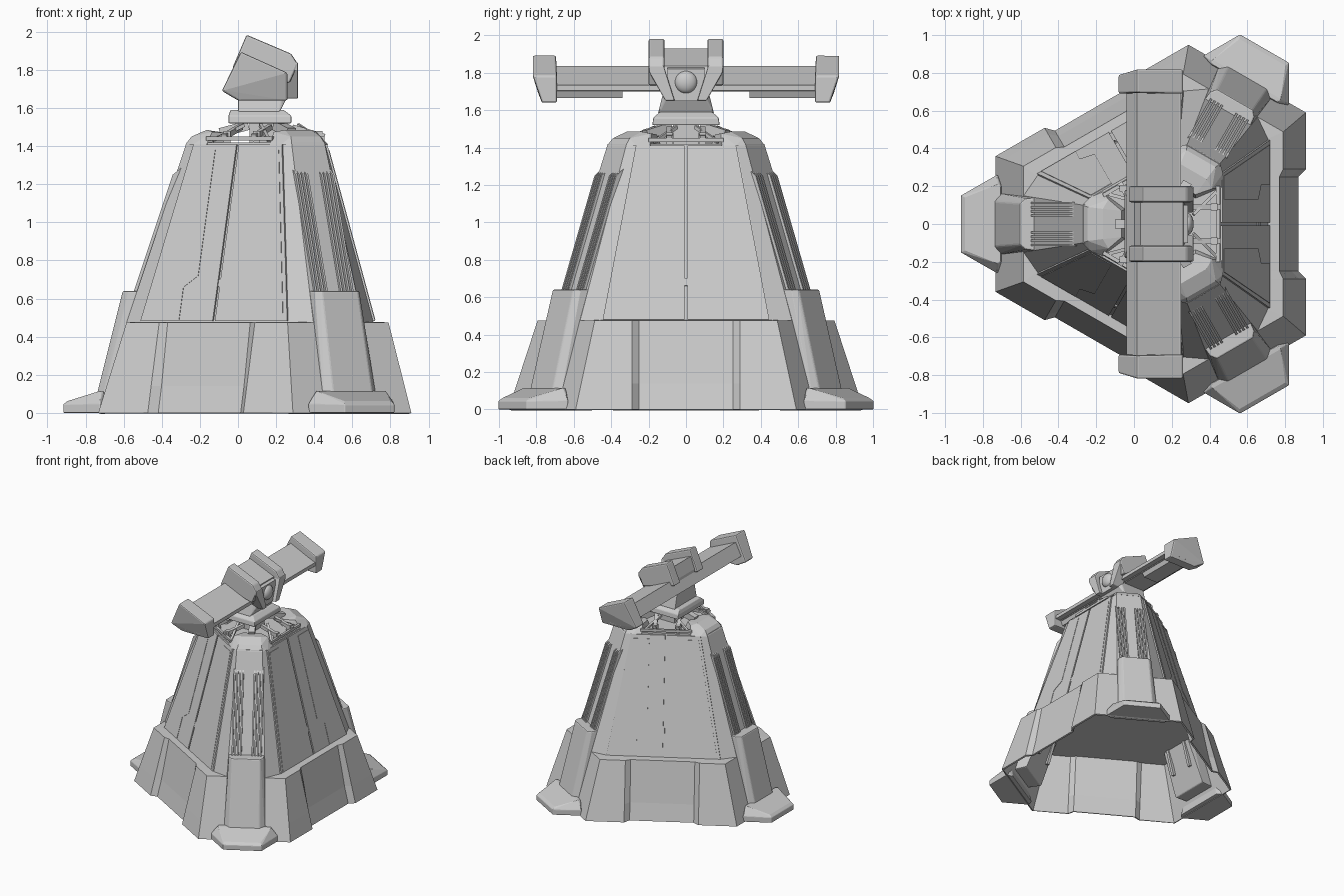
import bpy, bmesh, math
from mathutils import Vector

if "Cube" in bpy.data.objects:
    bpy.data.objects.remove(bpy.data.objects["Cube"], do_unlink=True)

grey = bpy.data.materials.new("plain_grey")
grey.use_nodes = True
grey.diffuse_color = (0.6, 0.6, 0.6, 1)
grey.node_tree.nodes["Principled BSDF"].inputs["Base Color"].default_value = (0.6, 0.6, 0.6, 1)

AXIS = 0.155                 # x of the tower's three-fold axis
SIDES = (0, 120, 240)        # panel directions
LEGS = (60, 180, 300)        # leg directions


def polar(angle, out, side, z):
    """Point at a distance out along a direction and side across it."""
    a = math.radians(angle)
    c, s = math.cos(a), math.sin(a)
    return Vector((AXIS + out * c - side * s, out * s + side * c, z))


def add(name, bm, bevel=0):
    bmesh.ops.recalc_face_normals(bm, faces=bm.faces)
    mesh = bpy.data.meshes.new(name)
    bm.to_mesh(mesh)
    bm.free()
    mesh.materials.append(grey)
    ob = bpy.data.objects.new(name, mesh)
    bpy.context.collection.objects.link(ob)
    if bevel:
        m = ob.modifiers.new("bevel", "BEVEL")
        m.width, m.segments, m.limit_method = bevel, 2, "ANGLE"
    return ob


def hull(name, pts, bevel=0):
    bm = bmesh.new()
    for p in pts:
        bm.verts.new(p)
    bmesh.ops.convex_hull(bm, input=bm.verts)
    bmesh.ops.dissolve_limit(bm, angle_limit=0.02, verts=bm.verts, edges=bm.edges)
    return add(name, bm, bevel)


def loft(name, rings, cap_start=True, cap_end=True):
    bm = bmesh.new()
    rows = [[bm.verts.new(p) for p in r] for r in rings]
    n = len(rows[0])
    for a, b in zip(rows, rows[1:]):
        for i in range(n):
            bm.faces.new((a[i], a[(i + 1) % n], b[(i + 1) % n], b[i]))
    if cap_start:
        bm.faces.new(rows[0])
    if cap_end:
        bm.faces.new(rows[-1])
    return add(name, bm)


def beam(name, a, b, w):
    """Square bar between two points."""
    d = (b - a).normalized()
    s = d.cross(Vector((0, 0, 1)) if abs(d.z) < 0.9 else Vector((1, 0, 0))).normalized()
    t = d.cross(s)
    return hull(name, [p + s * i * w + t * j * w for p in (a, b) for i in (-1, 1) for j in (-1, 1)])


def slab(name, profile, y0, y1, bevel=0):
    """Outline in x and z drawn out along y."""
    return hull(name, [Vector((x, y, z)) for y in (y0, y1) for x, z in profile], bevel)


def lerp(a, b, z, z0, z1):
    return a + (b - a) * (z - z0) / (z1 - z0)


# Tapered skirt, an open shell with a shallow recess in each side
def skirt_ring(u, v, z, dent):
    w = 0.25
    side = ((u, -v), (u, -w - 0.04), (u - dent, -w), (u - dent, w), (u, w + 0.04), (u, v))
    return [polar(a, o, t, z) for a in SIDES for o, t in side]


skirt = loft("skirt", [skirt_ring(0.755, 0.59, 0, 0.04), skirt_ring(0.72, 0.56, 0.14, 0.04),
                       skirt_ring(0.635, 0.488, 0.475, 0.02), skirt_ring(0.55, 0.45, 0.478, 0)],
             False, False)
shell = skirt.modifiers.new("wall", "SOLIDIFY")
shell.thickness, shell.offset = 0.015, -1


# Tapered tower with a spine at each leg
def body_ring(u, v, r, t, z):
    return [polar(a + d, o, s, z) for a in SIDES
            for d, o, s in ((0, u, -v), (0, u, v), (60, r, -t), (60, r, t))]


loft("tower", [body_ring(0.56, 0.45, 0.745, 0.15, 0.46), body_ring(0.3, 0.27, 0.425, 0.1, 1.42)])


# Armour panels, two per side, with a slot between and a stepped overlay
def panel_point(a, v, z, lift):
    return polar(a, lerp(0.56, 0.3, z, 0.46, 1.42) + lift, v, z)


def plate(name, a, outline, lift):
    loft(name, [[panel_point(a, v, z, h) for v, z in outline] for h in (-0.01, lift)])


for a in SIDES:
    for s in (-1, 1):
        plate("armour_panel", a, [(s * 0.007, 0.482), (s * 0.445, 0.482),
                                  (s * 0.268, 1.41), (s * 0.007, 1.41)], 0.011)
        plate("panel_overlay", a, [(s * 0.21, 0.49), (s * 0.21, 0.66), (s * 0.13, 0.72),
                                   (s * 0.13, 1.38), (s * 0.255, 1.38), (s * 0.42, 0.49)], 0.014)
    beam("seam_latch", panel_point(a, 0, 0.66, 0), panel_point(a, 0, 0.7, 0), 0.008)
    # Struts and cross bar under the head
    beam("cross_bar", polar(a, 0.29, -0.2, 1.44), polar(a, 0.29, 0.2, 1.44), 0.01)
    for s in (-1, 1):
        beam("strut", polar(a, 0.3, s * 0.09, 1.45), polar(a, 0.13, s * 0.09, 1.5), 0.014)
        beam("brace", polar(a, 0.28, s * 0.17, 1.43), polar(a, 0.16, s * 0.05, 1.51), 0.009)
        beam("strut_foot", polar(a, 0.27, s * 0.09, 1.41), polar(a, 0.27, s * 0.09, 1.48), 0.018)

for a in LEGS:
    pair = (-1, 1)
    # Shoulder cap on top of the spine
    hull("shoulder_cap", [polar(a, r, s * t, z) for s in pair for r, t, z in (
        (0.43, 0.1, 1.41), (0.39, 0.14, 1.41), (0.32, 0.17, 1.41), (0.2, 0.08, 1.41),
        (0.4, 0.09, 1.45), (0.32, 0.08, 1.485), (0.29, 0.13, 1.475), (0.22, 0.07, 1.47))])
    beam("cap_link", polar(a, 0.25, 0, 1.47), polar(a, 0.1, 0, 1.51), 0.025)
    # Cooling fins in two groups along the spine
    for s in pair:
        for t in (0.045, 0.067, 0.089, 0.111):
            hull("cooling_fin", [polar(a, lerp(0.745, 0.425, z, 0.46, 1.42) + d, s * t + e, z)
                                 for z, d in ((0.6, -0.02), (0.6, 0.016), (1.25, 0.016), (1.29, -0.02))
                                 for e in (-0.006, 0.006)])
    # Leg pillar
    hull("leg_pillar", [polar(a, r, s * t, z) for s in pair for r, t, z in (
        (0.895, 0.12, 0.1), (0.86, 0.16, 0.1), (0.74, 0.17, 0.1),
        (0.76, 0.11, 0.64), (0.73, 0.135, 0.64), (0.6, 0.15, 0.64), (0.6, 0.15, 0.46))], 0.008)
    # Foot
    hull("foot", [polar(a, r, s * t, z) for s in pair for r, t, z in (
        (1.072, 0.15, 0), (1.072, 0.15, 0.045), (1.05, 0.14, 0.062), (0.88, 0.26, 0),
        (0.88, 0.26, 0.05), (0.88, 0.21, 0.115), (0.86, 0.2, 0.115), (0.84, 0.22, 0))], 0.005)
    # Rods hanging inside the skirt
    for s in pair:
        beam("inner_rod", polar(a, 0.6, s * 0.1, 0.47), polar(a, 0.66, s * 0.1, 0.25), 0.012)

# Head base and neck
hull("head_base", [Vector((x, s * y, z)) for s in (-1, 1) for x, y, z in (
    (-0.05, 0.18, 1.52), (0.28, 0.18, 1.52), (-0.05, 0.175, 1.56), (0.28, 0.175, 1.56),
    (-0.04, 0.14, 1.59), (0.24, 0.14, 1.59))], 0.006)
hull("neck", [Vector((x, s * y, z)) for s in (-1, 1) for x, y, z in (
    (0, 0.15, 1.58), (0.22, 0.15, 1.58), (0.0, 0.11, 1.66), (0.26, 0.11, 1.66),
    (0.0, 0.11, 1.74), (0.24, 0.11, 1.74))], 0.006)
beam("mount_post", Vector((0.13, 0, 1.41)), Vector((0.13, 0, 1.53)), 0.07)

# Long tilted crossbar with rails
slab("crossbar", [(-0.04, 1.73), (0.015, 1.835), (0.24, 1.735), (0.2, 1.7), (0.0, 1.7)], -0.72, 0.72)
slab("rear_rail", [(0.2, 1.735), (0.25, 1.735), (0.25, 1.705), (0.2, 1.705)], -0.72, 0.72)
for s in (-1, 1):
    slab("under_rail", [(0.02, 1.71), (0.2, 1.71), (0.18, 1.665), (0.04, 1.665)], s * 0.34, s * 0.78)
    # Angular end cap
    hull("end_cap", [Vector((x, s * y, z)) for x, z, y0, y1 in (
        (-0.085, 1.69, 0.69, 0.79), (0.015, 1.895, 0.695, 0.82), (0.26, 1.785, 0.69, 0.82),
        (0.26, 1.64, 0.69, 0.77), (0.0, 1.64, 0.69, 0.77)) for y in (y0, y1)], 0.01)
    # Clamp arm over the crossbar
    slab("clamp_top", [(0.005, 1.86), (0.045, 1.985), (0.28, 1.885), (0.315, 1.83),
                       (0.27, 1.73), (-0.03, 1.81)], s * 0.115, s * 0.2, 0.01)
    hull("clamp_arm", [Vector((x, s * y, z)) for x in (0.22, 0.315) for y, z in (
        (0.2, 1.84), (0.12, 1.84), (0.11, 1.65), (0.06, 1.65), (0.195, 1.8))], 0.006)

# Saddle, back plate and round pivot between the clamp arms
slab("saddle", [(0.0, 1.83), (0.035, 1.93), (0.26, 1.835), (0.28, 1.72), (0.0, 1.72)], -0.13, 0.13)
slab("back_plate", [(0.22, 1.84), (0.285, 1.82), (0.285, 1.65), (0.22, 1.65)], -0.1, 0.1)
bm = bmesh.new()
bmesh.ops.create_uvsphere(bm, u_segments=24, v_segments=12, radius=0.06)
bmesh.ops.scale(bm, verts=bm.verts, vec=(0.6, 1, 1))
bmesh.ops.translate(bm, verts=bm.verts, vec=(0.28, 0, 1.75))
for f in bm.faces:
    f.smooth = True
add("pivot", bm)
